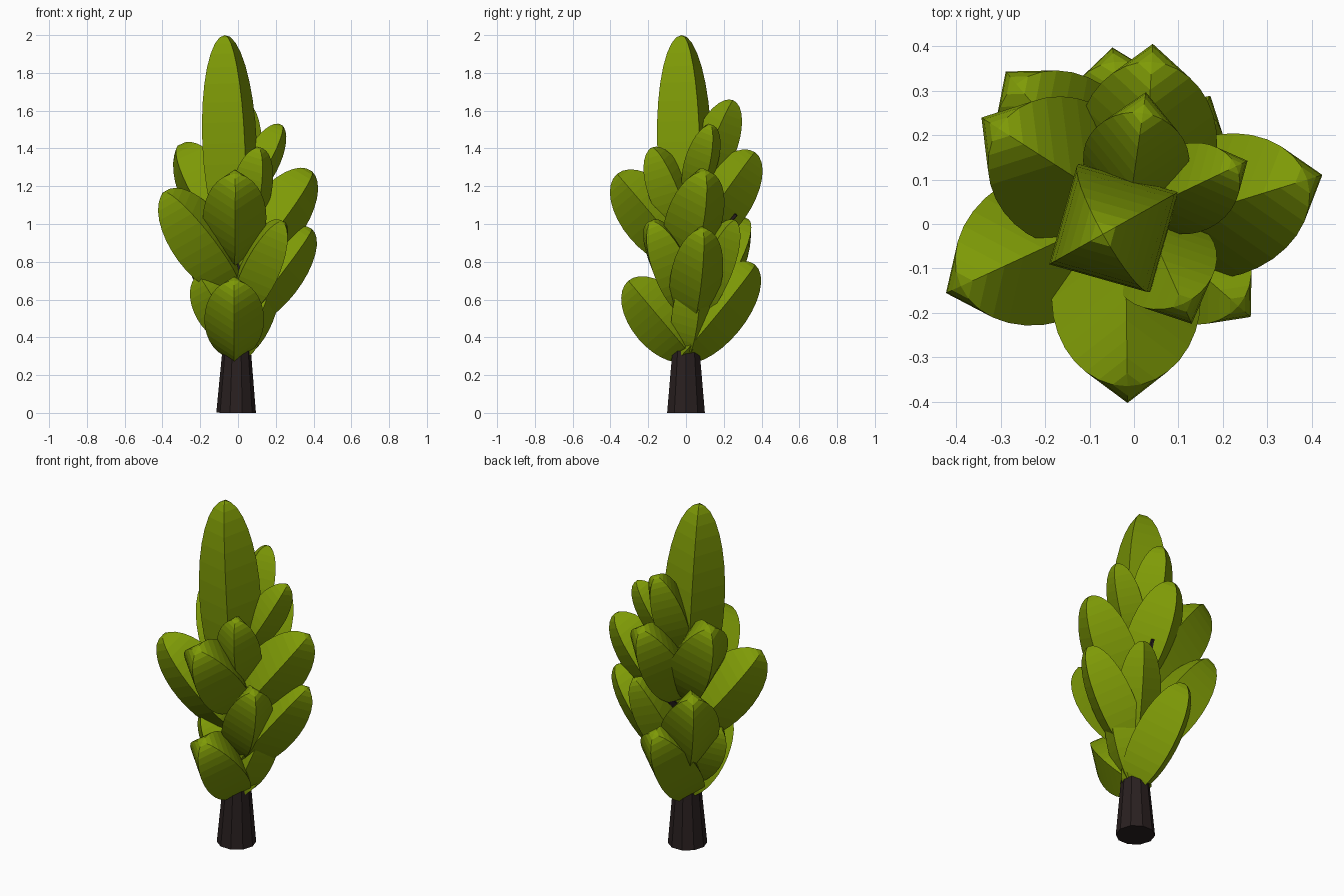
import bpy, bmesh, math
from mathutils import Vector

if "Cube" in bpy.data.objects:
    bpy.data.objects.remove(bpy.data.objects["Cube"])


def material(name, rgb):
    m = bpy.data.materials.new(name)
    m.diffuse_color = (*rgb, 1)
    m.use_nodes = True
    m.node_tree.nodes["Principled BSDF"].inputs["Base Color"].default_value = m.diffuse_color
    return m


leaf_green = material("leaf green", (0.210, 0.325, 0.002))
bark_brown = material("bark brown", (0.022, 0.014, 0.014))


def tube(name, base, tip, stations, sides, mat):
    """Flat-faced solid along base->tip; stations are (fraction, radius), radius 0 = point."""
    base, tip = Vector(base), Vector(tip)
    axis = tip - base
    d = axis.normalized()
    ref = Vector((0, 0, 1)) if abs(d.z) < 0.99999 else Vector((1, 0, 0))
    u = (ref - d * ref.dot(d)).normalized()
    s = d.cross(u)
    bm = bmesh.new()
    rings = []
    for t, r in stations:
        c = base + axis * t
        if r == 0:
            rings.append([bm.verts.new(c)])
        else:
            rings.append([bm.verts.new(c + u * (r * math.cos(math.tau * k / sides))
                                       + s * (r * math.sin(math.tau * k / sides)))
                          for k in range(sides)])
    for a, b in zip(rings, rings[1:]):
        for k in range(sides):
            n = (k + 1) % sides
            if len(a) == 1:
                bm.faces.new((a[0], b[n], b[k]))
            elif len(b) == 1:
                bm.faces.new((a[k], a[n], b[0]))
            else:
                bm.faces.new((a[k], a[n], b[n], b[k]))
    for ring in (rings[0], rings[-1]):
        if len(ring) > 1:
            bm.faces.new(ring)
    bmesh.ops.recalc_face_normals(bm, faces=bm.faces)
    me = bpy.data.meshes.new(name)
    bm.to_mesh(me)
    bm.free()
    me.materials.append(mat)
    ob = bpy.data.objects.new(name, me)
    bpy.context.collection.objects.link(ob)


# Trunk, tapering up into the crown, and a twig that pokes out at the back
tube("trunk", (-0.01, 0, 0), (0, 0, 1.2), [(0, 0.105), (0.29, 0.074), (1, 0.03)], 10, bark_brown)
tube("twig", (0, 0, 0.75), (0.09, 0.265, 1.05), [(0, 0.03), (1, 0.01)], 5, bark_brown)

# Four-sided ellipsoid leaf clumps: base, tip, radius
clumps = [
    ((-0.02, 0.005, 0.86), (-0.07, -0.023, 2.00), 0.165),   # crown top
    ((-0.01, 0.04, 1.15), (0.02, 0.25, 1.655), 0.12),
    ((0.02, 0.03, 1.13), (0.23, 0.13, 1.525), 0.10),
    ((0.00, 0.02, 0.88), (-0.305, 0.215, 1.42), 0.165),
    ((0.03, 0.00, 0.95), (0.11, -0.18, 1.405), 0.12),
    ((0.02, 0.00, 0.86), (0.04, 0.365, 1.38), 0.157),
    ((0.00, -0.02, 0.76), (0.39, 0.10, 1.28), 0.16),        # middle tier
    ((-0.02, 0.03, 0.80), (-0.015, -0.365, 1.265), 0.168),
    ((0.00, 0.04, 0.65), (-0.39, -0.14, 1.17), 0.17),
    ((0.00, 0.02, 0.53), (0.235, -0.185, 1.015), 0.135),
    ((0.00, 0.02, 0.47), (0.39, 0.09, 0.975), 0.14),
    ((0.00, 0.00, 0.47), (-0.265, 0.315, 1.03), 0.16),
    ((0.00, 0.00, 0.46), (0.155, 0.26, 1.02), 0.12),
    ((0.00, -0.05, 0.28), (-0.045, 0.365, 0.785), 0.158),   # bottom tier
    ((-0.02, 0.04, 0.29), (-0.02, -0.305, 0.70), 0.158),
    ((0.00, 0.00, 0.38), (-0.21, -0.01, 0.73), 0.125),
    ((0.00, 0.00, 0.30), (0.18, 0.06, 0.76), 0.11),
]
STEPS = 16
for i, (base, tip, r) in enumerate(clumps, 1):
    prof = []
    for j in range(STEPS + 1):
        a = math.pi * j / STEPS
        prof.append(((1 - math.cos(a)) / 2, 0 if j in (0, STEPS) else r * math.sin(a)))
    tube(f"leaf_clump_{i:02d}", base, tip, prof, 4, leaf_green)
